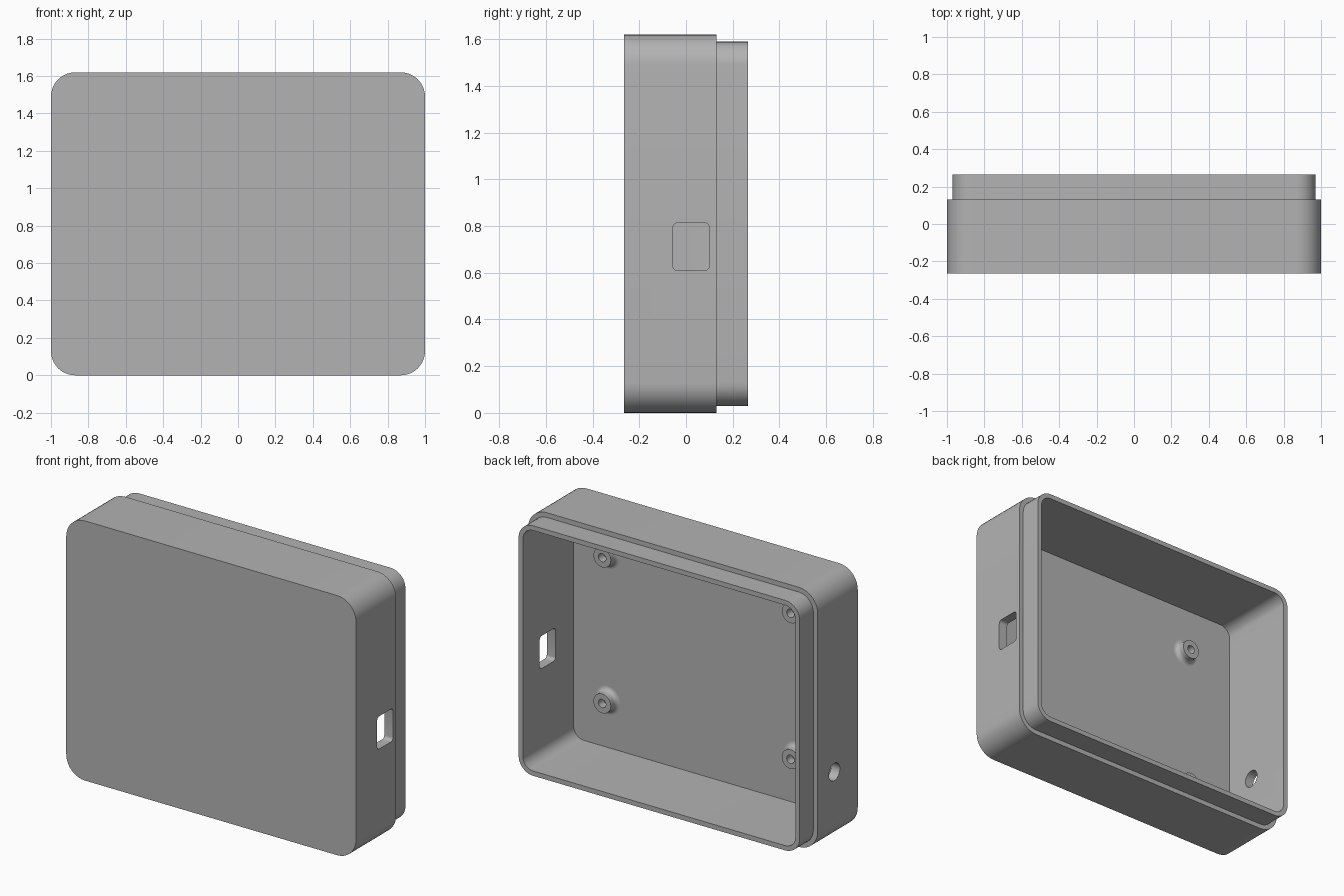
import bpy, bmesh
from math import sin, cos, pi
from mathutils import Vector, Matrix

cube = bpy.data.objects.get("Cube")
if cube:
    bpy.data.objects.remove(cube, do_unlink=True)

gray = bpy.data.materials.new("plain gray")
gray.use_nodes = True
color = (0.45, 0.45, 0.45, 1)
gray.diffuse_color = color
gray.node_tree.nodes["Principled BSDF"].inputs["Base Color"].default_value = color

MID_Z = 0.81          # half height of the box
FRONT, STEP, BACK, FLOOR = -0.265, 0.13, 0.265, -0.235


def rounded_rect(half_w, half_h, radius, steps=10):
    """Outline of a rounded rectangle as 2D points."""
    points = []
    for q, (sx, sy) in enumerate([(1, 1), (-1, 1), (-1, -1), (1, -1)]):
        for i in range(steps + 1):
            a = (q + i / steps) * pi / 2
            points.append((sx * (half_w - radius) + radius * cos(a),
                           sy * (half_h - radius) + radius * sin(a)))
    return points


def loft(name, rings, cap_start=True, cap_end=True):
    """Skin a row of equal rings of 3D points."""
    bm = bmesh.new()
    loops = [[bm.verts.new(p) for p in ring] for ring in rings]
    for a, b in zip(loops, loops[1:]):
        for i in range(len(a)):
            j = (i + 1) % len(a)
            bm.faces.new((a[i], a[j], b[j], b[i]))
    if cap_start:
        bm.faces.new(loops[0])
    if cap_end:
        bm.faces.new(loops[-1])
    bmesh.ops.recalc_face_normals(bm, faces=bm.faces)
    mesh = bpy.data.meshes.new(name)
    bm.to_mesh(mesh)
    bm.free()
    mesh.materials.append(gray)
    obj = bpy.data.objects.new(name, mesh)
    bpy.context.collection.objects.link(obj)
    return obj


def smooth(obj):
    bpy.ops.object.select_all(action='DESELECT')
    obj.select_set(True)
    bpy.context.view_layer.objects.active = obj
    bpy.ops.object.shade_smooth_by_angle(angle=pi / 6)


# Hollow box: outer wall, step, lip, then back down the inside to the floor
def box_ring(inset, y):
    outline = rounded_rect(1 - inset, MID_Z - inset, 0.13 - inset)
    return [(x, y, z + MID_Z) for x, z in outline]


box = loft("case_shell", [box_ring(inset, y) for inset, y in
           [(0, FRONT), (0, STEP), (0.03, STEP), (0.03, BACK), (0.06, BACK), (0.06, FLOOR)]])


# Openings through the side walls
def cut_side(outline, side, y, z):
    rings = [[(side * x, y + u, z + v) for u, v in outline] for x in (0.85, 1.1)]
    cutter = loft("opening_cutter", rings)
    cutter.hide_render = True
    mod = box.modifiers.new("opening", 'BOOLEAN')
    mod.operation = 'DIFFERENCE'
    mod.solver = 'EXACT'
    mod.object = cutter
    return cutter


cutters = [cut_side(rounded_rect(0.078, 0.102, 0.02, 5), 1, 0.022, 0.712),
           cut_side(rounded_rect(0.054, 0.054, 0.0539), -1, -0.035, 0.44)]
bpy.context.view_layer.update()
graph = bpy.context.evaluated_depsgraph_get()
cut_mesh = bpy.data.meshes.new_from_object(box.evaluated_get(graph))
box.modifiers.clear()
box.data = cut_mesh
for cutter in cutters:
    bpy.data.objects.remove(cutter, do_unlink=True)
smooth(box)

# Screw posts on the floor: flared foot, straight neck, blind screw hole
flare = [(0.088 - 0.028 * sin(a), 0.028 - 0.028 * cos(a))
         for a in (i * pi / 12 for i in range(7))]
profile = flare + [(0.06, 0.055), (0.026, 0.055), (0.026, 0.002)]
SIDES = 32
for side, x in (("left", 0.705), ("right", -0.595)):
    for level, z in (("lower", 0.355), ("upper", 1.265)):
        rings = [[(x + r * cos(2 * pi * i / SIDES), FLOOR + h,
                   z + r * sin(2 * pi * i / SIDES)) for i in range(SIDES)]
                 for r, h in profile]
        smooth(loft(f"{level}_{side}_screw_post", rings, cap_start=True))
